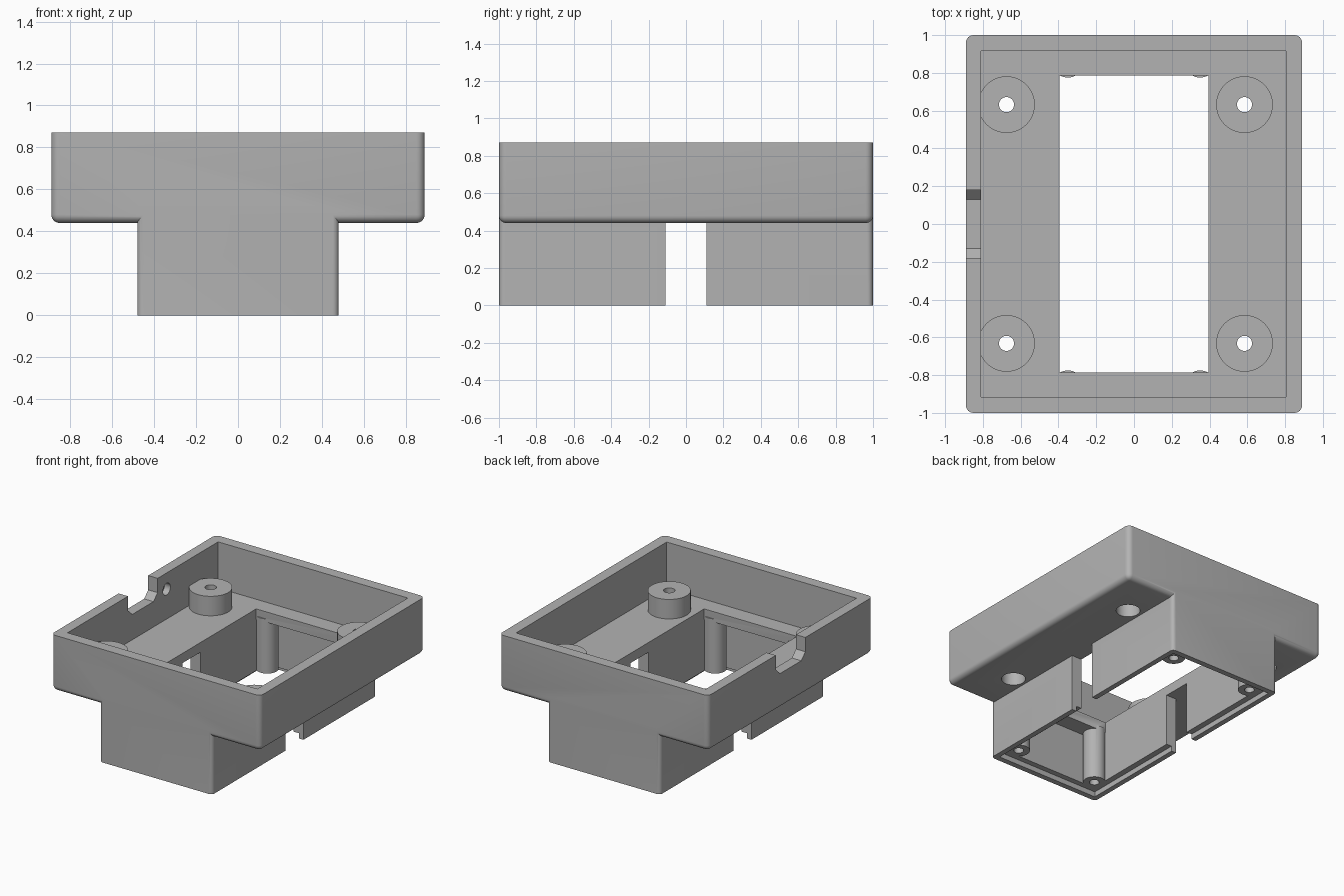
import bpy
import bmesh
import math
from mathutils import Matrix, Vector

cube = bpy.data.objects.get("Cube")
if cube:
    bpy.data.objects.remove(cube, do_unlink=True)

grey = bpy.data.materials.new("matte grey")
grey.use_nodes = True
colour = (0.45, 0.45, 0.45, 1)
grey.diffuse_color = colour
grey.node_tree.nodes["Principled BSDF"].inputs["Base Color"].default_value = colour


def make_object(name, bm):
    bmesh.ops.recalc_face_normals(bm, faces=bm.faces)
    mesh = bpy.data.meshes.new(name)
    bm.to_mesh(mesh)
    bm.free()
    mesh.materials.append(grey)
    obj = bpy.data.objects.new(name, mesh)
    bpy.context.collection.objects.link(obj)
    return obj


def box(name, low, high, radius=0, round_bottom=False):
    """Box between two corners, with optional rounded upright and bottom edges."""
    low, high = Vector(low), Vector(high)
    bm = bmesh.new()
    bmesh.ops.create_cube(bm, size=1)
    for v in bm.verts:
        v.co = (low + high) / 2 + v.co * (high - low)
    if radius:
        middle = (low.z + high.z) / 2
        edges = []
        for e in bm.edges:
            a, b = e.verts
            upright = abs(a.co.z - b.co.z) > 0.01
            bottom = max(a.co.z, b.co.z) < middle
            if upright or (round_bottom and bottom):
                edges.append(e)
        bmesh.ops.bevel(bm, geom=edges, offset=radius, segments=6,
                        profile=0.5, affect='EDGES')
    return make_object(name, bm)


def cylinder(name, x, y, bottom, top, radius):
    bm = bmesh.new()
    bmesh.ops.create_cone(bm, cap_ends=True, segments=48, radius1=radius,
                          radius2=radius, depth=top - bottom,
                          matrix=Matrix.Translation((x, y, (bottom + top) / 2)))
    return make_object(name, bm)


def combine(target, other, operation):
    other.hide_render = True
    mod = target.modifiers.new(operation.lower(), 'BOOLEAN')
    mod.operation = operation
    mod.solver = 'EXACT'
    mod.object = other
    bpy.context.view_layer.objects.active = target
    bpy.ops.object.modifier_apply(modifier=mod.name)
    bpy.data.objects.remove(other, do_unlink=True)


FLOOR, RIM, UNDER = 0.515, 0.87, 0.44
BOSSES = [(x, y) for x in (-0.675, 0.585) for y in (-0.632, 0.632)]
POSTS = [(x, y) for x in (-0.35, 0.35) for y in (-0.855, 0.855)]

# Outer shell: wide tray on a narrower base
body = box("enclosure", (-0.89, -1, UNDER), (0.89, 1, RIM), 0.04, True)
combine(body, box("base", (-0.48, -1, 0), (0.48, 1, 0.5), 0.03), 'UNION')

# Tray cavity, floor opening, base cavity and lid rebate
for low, high in [
    ((-0.81, -0.915, FLOOR), (0.805, 0.915, 1)),
    ((-0.395, -0.785, 0.3), (0.395, 0.785, 0.7)),
    ((-0.395, -0.915, -0.1), (0.395, 0.915, 0.435)),
    ((-0.44, -0.957, -0.1), (0.44, 0.957, 0.04)),
    ((-0.6, -0.11, -0.1), (0.6, 0.11, UNDER)),
]:
    combine(body, box("cavity_cutter", low, high), 'DIFFERENCE')

# Cable notch in the right wall, with chamfered lower corners
bm = bmesh.new()
outline = [(-0.18, 1), (-0.18, 0.76), (-0.13, 0.71),
           (0.13, 0.71), (0.18, 0.76), (0.18, 1)]
face = bm.faces.new([bm.verts.new((-1, y, z)) for y, z in outline])
side = bmesh.ops.extrude_face_region(bm, geom=[face])
bmesh.ops.translate(bm, vec=(0.3, 0, 0),
                    verts=[g for g in side["geom"] if isinstance(g, bmesh.types.BMVert)])
combine(body, make_object("notch_cutter", bm), 'DIFFERENCE')

# Blind hole beside the notch, on the inner wall
dimple = cylinder("dimple_cutter", 0, 0, -0.05, 0.05, 0.045)
dimple.data.transform(Matrix.Translation((-0.81, 0.29, 0.745))
                      @ Matrix.Rotation(math.pi / 2, 4, 'Y'))
combine(body, dimple, 'DIFFERENCE')

# Mounting bosses with through holes and screw-head recesses
for x, y in BOSSES:
    combine(body, cylinder("boss", x, y, 0.48, 0.665, 0.15), 'UNION')
    combine(body, cylinder("screw_cutter", x, y, 0.3, 0.8, 0.04), 'DIFFERENCE')
    combine(body, cylinder("head_cutter", x, y, 0.3, 0.59, 0.085), 'DIFFERENCE')

# Lid posts in the base corners with blind screw holes
for x, y in POSTS:
    combine(body, cylinder("post", x, y, 0.04, 0.46, 0.08), 'UNION')
    combine(body, cylinder("pilot_cutter", x, y, -0.1, 0.3, 0.035), 'DIFFERENCE')

bpy.ops.object.select_all(action='DESELECT')
body.select_set(True)
bpy.context.view_layer.objects.active = body
bpy.ops.object.shade_smooth_by_angle(angle=math.radians(30))
